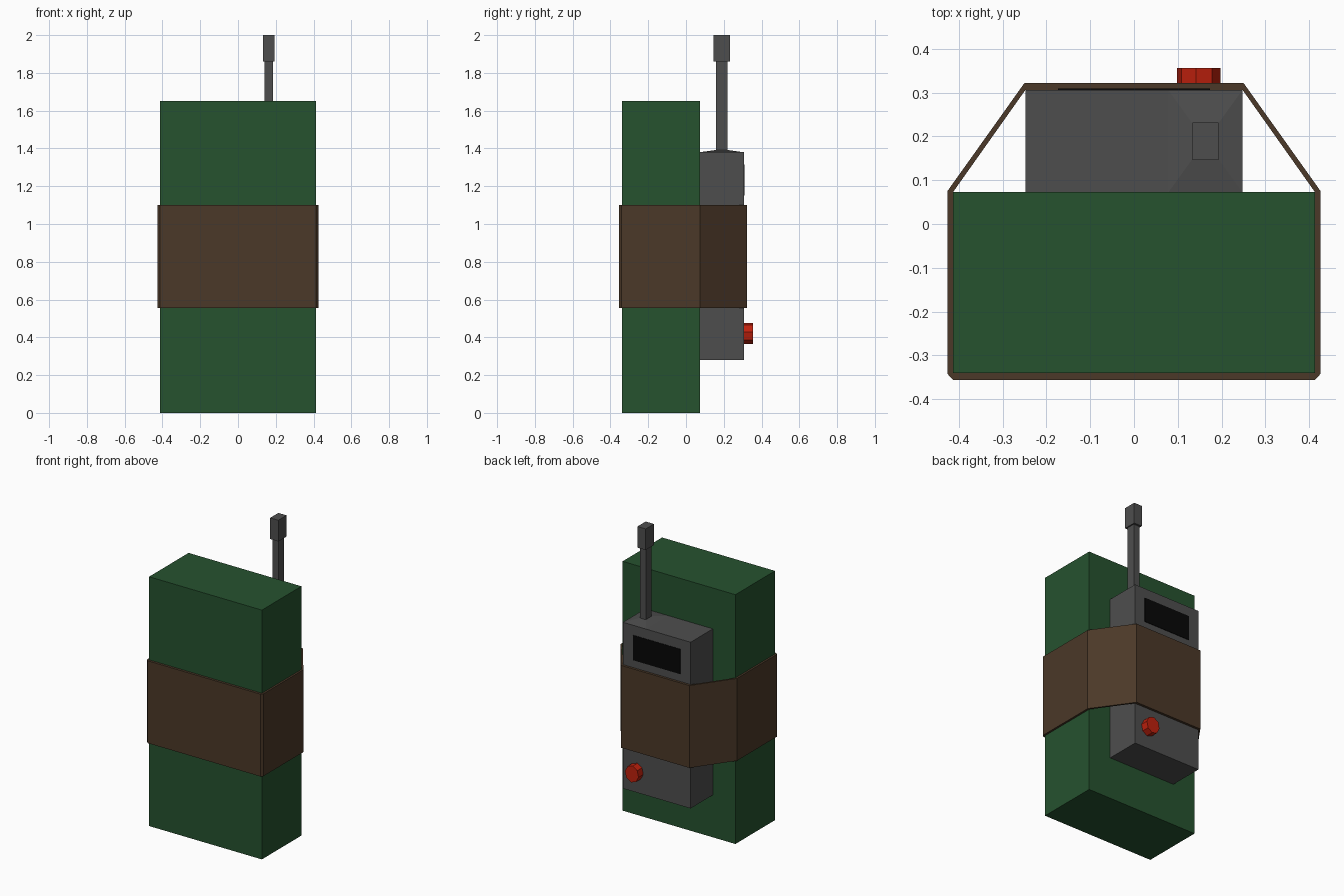
import bpy, bmesh, math

cube = bpy.data.objects.get("Cube")
if cube:
    bpy.data.objects.remove(cube, do_unlink=True)


def material(name, rgb):
    m = bpy.data.materials.new(name)
    m.use_nodes = True
    m.diffuse_color = (*rgb, 1)
    m.node_tree.nodes["Principled BSDF"].inputs["Base Color"].default_value = (*rgb, 1)
    return m


green = material("dark green", (0.019, 0.085, 0.028))
brown = material("strap brown", (0.07, 0.04, 0.021))
grey = material("casing grey", (0.076, 0.076, 0.076))
red = material("button red", (0.52, 0.015, 0.004))
black = material("screen black", (0.002, 0.002, 0.002))


def finish(name, bm, mat):
    bmesh.ops.recalc_face_normals(bm, faces=bm.faces)
    mesh = bpy.data.meshes.new(name)
    bm.to_mesh(mesh)
    bm.free()
    mesh.materials.append(mat)
    ob = bpy.data.objects.new(name, mesh)
    bpy.context.collection.objects.link(ob)
    return ob


def loft(name, rings, mat, closed=False):
    """Bridge equal-length rings; cap the ends, or join last to first."""
    bm = bmesh.new()
    loops = [[bm.verts.new(p) for p in ring] for ring in rings]
    pairs = list(zip(loops, loops[1:]))
    if closed:
        pairs.append((loops[-1], loops[0]))
    else:
        bm.faces.new(loops[0])
        bm.faces.new(loops[-1])
    for a, b in pairs:
        for i in range(len(a)):
            j = (i + 1) % len(a)
            bm.faces.new((a[i], a[j], b[j], b[i]))
    return finish(name, bm, mat)


def rect(cx, cy, hx, hy, z):
    return [(cx + sx * hx, cy + sy * hy, z)
            for sx, sy in ((-1, -1), (1, -1), (1, 1), (-1, 1))]


def box(name, x, y, z, mat):
    cx, cy = sum(x) / 2, sum(y) / 2
    hx, hy = (x[1] - x[0]) / 2, (y[1] - y[0]) / 2
    return loft(name, [rect(cx, cy, hx, hy, h) for h in z], mat)


# Main block and the radio casing behind it
box("main_block", (-0.413, 0.413), (-0.34, 0.073), (0, 1.65), green)
box("radio_casing", (-0.248, 0.248), (0.073, 0.306), (0.28, 1.38), grey)
box("radio_screen", (-0.173, 0.173), (0.304, 0.309), (1.15, 1.315), black)

# Antenna rising from a shallow sloped base, with a thicker tip
sections = [(0.084, 0.116, 1.38), (0.022, 0.03, 1.392), (0.022, 0.03, 1.86),
            (0.03, 0.043, 1.86), (0.03, 0.043, 2.0)]
loft("antenna", [rect(0.163, 0.189, *s) for s in sections], grey)

# Eight-sided button on the back of the casing
angles = [math.radians(8 + 45 * i) for i in range(8)]
loft("button", [[(0.148 + 0.05 * math.cos(a), y, 0.42 + 0.056 * math.sin(a))
                 for a in angles] for y in (0.303, 0.356)], red)

# Strap wrapped around block and casing: half outlines mirrored in x
def mirrored(half):
    return half + [(-x, y) for x, y in reversed(half)]


outer = mirrored([(0.413, -0.356), (0.426, -0.342), (0.426, 0.075), (0.25, 0.322)])
inner = mirrored([(0.413, -0.34), (0.413, -0.338), (0.413, 0.073), (0.248, 0.306)])
low, high = 0.555, 1.10
loft("strap", [[(x, y, z) for x, y in outline] for outline, z in
               ((outer, low), (outer, high), (inner, high), (inner, low))],
     brown, closed=True)
